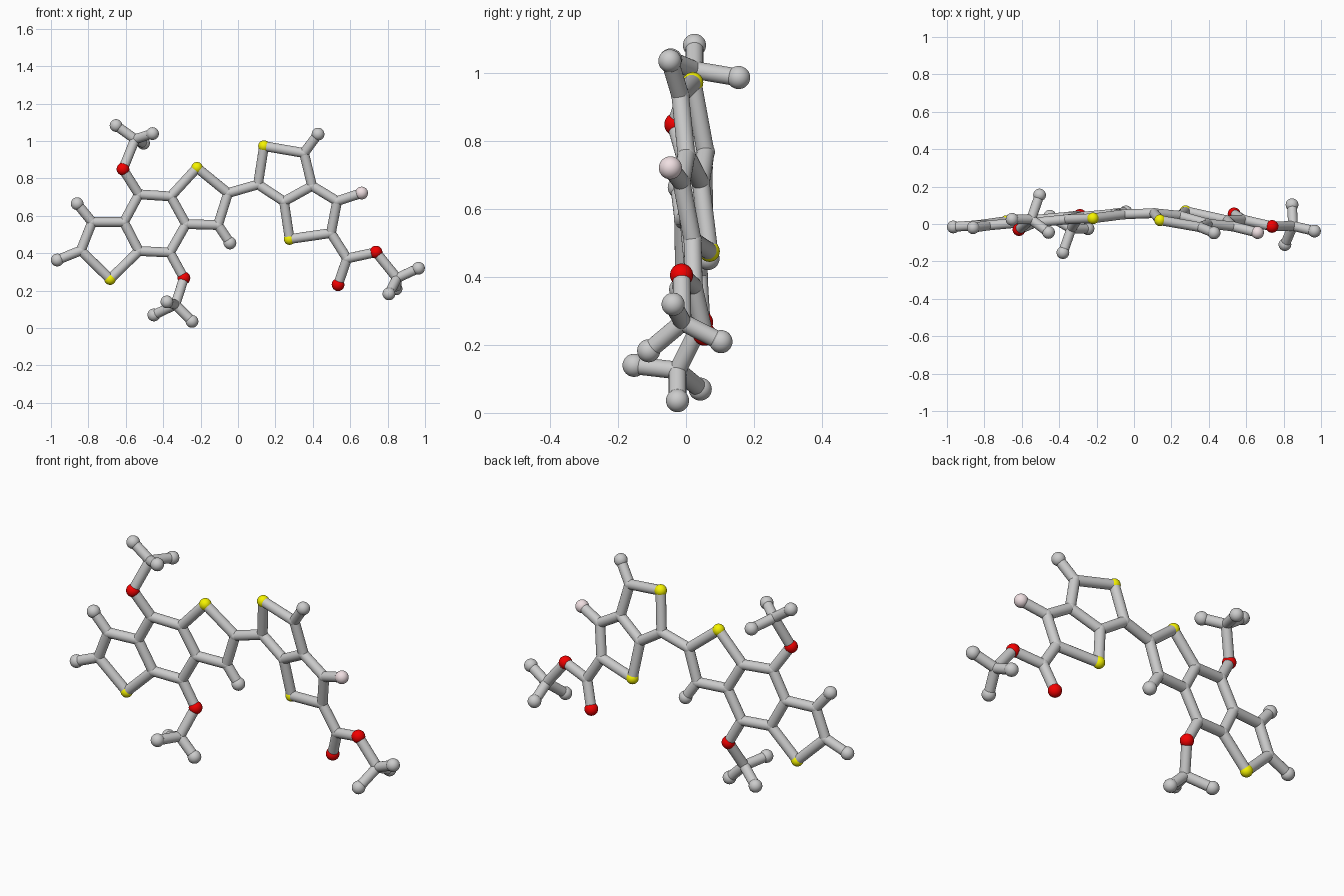
import bpy, bmesh
from mathutils import Vector

if "Cube" in bpy.data.objects:
    bpy.data.objects.remove(bpy.data.objects["Cube"])

STICK_R = 0.026


def material(name, rgb):
    m = bpy.data.materials.new(name)
    m.diffuse_color = (*rgb, 1)
    m.use_nodes = True
    m.node_tree.nodes["Principled BSDF"].inputs["Base Color"].default_value = m.diffuse_color
    return m


# kind: (object name, ball radius, material)
KINDS = {
    "C": ("joint_ball", 0.0275, None),
    "H": ("end_ball", 0.034, None),
    "S": ("yellow_ball", 0.031, material("yellow", (0.92, 0.90, 0.0))),
    "O": ("red_ball", 0.034, material("red", (0.9, 0.0, 0.0))),
    "F": ("pink_ball", 0.034, material("pale_pink", (0.87, 0.74, 0.76))),
}


# the two fused ring systems each lie in a slightly tilted plane
def left_plane(x, z):
    return -0.02 + 0.092 * (x + 0.86) - 0.046 * (z - 0.668)


def right_plane(x, z):
    return 0.02 - 0.2 * (x - 0.139) - 0.153 * (z - 0.973)


# left fused rings (x, z)
left = {
    "H1": (-0.86, 0.665), "C1": (-0.78, 0.567), "C2": (-0.84, 0.415),
    "H2": (-0.966, 0.364), "S1": (-0.684, 0.262), "C3": (-0.53, 0.412),
    "C4": (-0.61, 0.567), "C5": (-0.53, 0.715), "C6": (-0.36, 0.704),
    "C7": (-0.278, 0.556), "C8": (-0.364, 0.404), "S2": (-0.219, 0.857),
    "C9": (-0.053, 0.722), "C10": (-0.107, 0.551), "H3": (-0.043, 0.455),
}
# right fused rings and acid group (x, z)
right = {
    "C11": (0.107, 0.768), "S3": (0.139, 0.973), "C12": (0.353, 0.936),
    "H4": (0.428, 1.037), "C13": (0.396, 0.76), "C14": (0.246, 0.677),
    "S4": (0.276, 0.476), "C15": (0.497, 0.508), "C16": (0.53, 0.679),
    "F1": (0.661, 0.722), "C17": (0.583, 0.372), "O3": (0.535, 0.232),
    "O4": (0.738, 0.406),
}
# out-of-plane side groups (x, y, z)
side = {
    "O1": (-0.615, -0.03, 0.85), "C20": (-0.55, 0.025, 1.01),
    "H20": (-0.652, 0.025, 1.083), "H21": (-0.457, -0.045, 1.04),
    "H22": (-0.505, 0.155, 0.988),
    "O2": (-0.289, 0.046, 0.267), "C30": (-0.335, -0.025, 0.125),
    "H30": (-0.45, 0.042, 0.07), "H31": (-0.246, -0.025, 0.036),
    "H32": (-0.38, -0.153, 0.14),
    "C40": (0.85, -0.01, 0.267), "H40": (0.965, -0.038, 0.32),
    "H41": (0.807, -0.11, 0.183), "H42": (0.845, 0.103, 0.21),
}
atoms = {k: Vector((x, left_plane(x, z), z)) for k, (x, z) in left.items()}
atoms |= {k: Vector((x, right_plane(x, z), z)) for k, (x, z) in right.items()}
atoms |= {k: Vector(p) for k, p in side.items()}

# stick paths
paths = [
    "C1 C2 S1 C3 C4 C1", "C4 C5 C6 C7 C8 C3", "C6 S2 C9 C10 C7",
    "H1 C1", "H2 C2", "H3 C10", "C9 C11",
    "C11 S3 C12 C13 C14 C11", "C14 S4 C15 C16 C13",
    "H4 C12", "F1 C16", "C15 C17 O3", "C17 O4 C40",
    "C5 O1 C20", "C8 O2 C30",
]
for n in "234":
    paths += [f"C{n}0 H{n}{i}" for i in range(3)]


def mesh_from(name, build):
    bm = bmesh.new()
    build(bm)
    for f in bm.faces:
        f.smooth = True
    me = bpy.data.meshes.new(name)
    bm.to_mesh(me)
    bm.free()
    return me


def place(name, mesh):
    ob = bpy.data.objects.new(name, mesh)
    bpy.context.collection.objects.link(ob)
    return ob


# balls, sharing one mesh per kind
balls = {}
for k, (name, r, mat) in KINDS.items():
    balls[k] = mesh_from(name, lambda bm: bmesh.ops.create_uvsphere(
        bm, u_segments=32, v_segments=16, radius=r))
    if mat:
        balls[k].materials.append(mat)
for key, p in atoms.items():
    place(KINDS[key[0]][0], balls[key[0]]).location = p

# sticks, one unit-length tube stretched between each pair
tube = mesh_from("stick", lambda bm: bmesh.ops.create_cone(
    bm, cap_ends=False, segments=24, radius1=STICK_R, radius2=STICK_R, depth=1))
for path in paths:
    names = path.split()
    for a, b in zip(names, names[1:]):
        d = atoms[b] - atoms[a]
        ob = place("stick", tube)
        ob.location = (atoms[a] + atoms[b]) / 2
        ob.rotation_euler = d.to_track_quat("Z", "Y").to_euler()
        ob.scale.z = d.length
